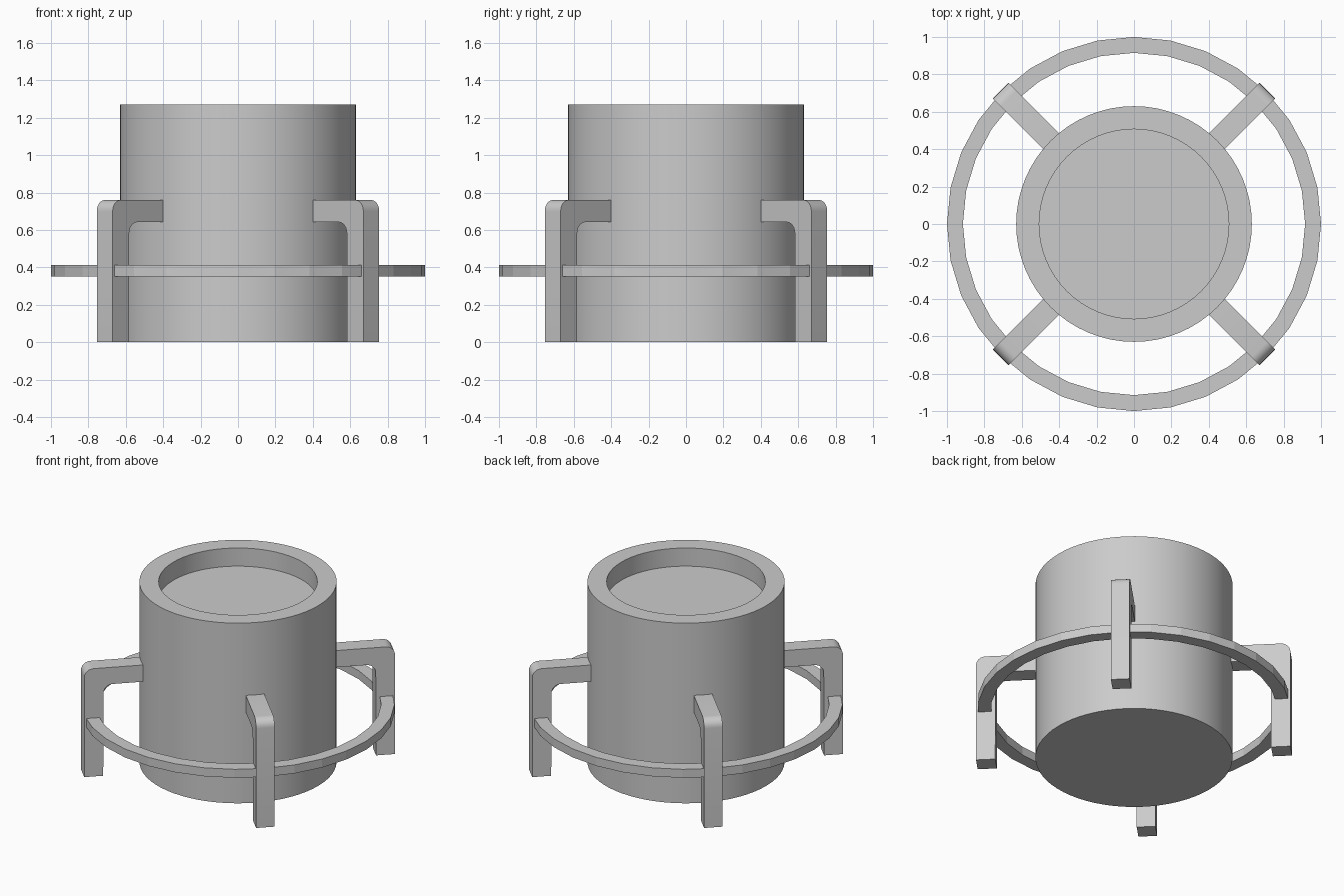
import bpy, bmesh
from math import pi, cos, sin
from mathutils import Matrix

if "Cube" in bpy.data.objects:
    bpy.data.objects.remove(bpy.data.objects["Cube"])


def finish(name, bm, smooth=True):
    bmesh.ops.recalc_face_normals(bm, faces=bm.faces)
    me = bpy.data.meshes.new(name)
    bm.to_mesh(me)
    bm.free()
    ob = bpy.data.objects.new(name, me)
    bpy.context.collection.objects.link(ob)
    if smooth:
        bpy.ops.object.select_all(action='DESELECT')
        ob.select_set(True)
        bpy.context.view_layer.objects.active = ob
        bpy.ops.object.shade_smooth_by_angle(angle=0.5)
    return ob


def lathe(name, profile, sides, closed, smooth=True):
    """Spin (radius, z) points around z; open profiles get end caps."""
    bm = bmesh.new()
    rings = [[bm.verts.new((r * cos(2 * pi * i / sides), r * sin(2 * pi * i / sides), z))
              for i in range(sides)] for r, z in profile]
    pairs = list(zip(rings, rings[1:]))
    if closed:
        pairs.append((rings[-1], rings[0]))
    else:
        bm.faces.new(rings[0])
        bm.faces.new(rings[-1])
    for a, b in pairs:
        for i in range(sides):
            j = (i + 1) % sides
            bm.faces.new((a[i], a[j], b[j], b[i]))
    return finish(name, bm, smooth)


def corner(cx, cz, r, start, end, steps=6):
    """Arc points for a rounded corner."""
    return [(cx + r * cos(start + (end - start) * i / steps),
             cz + r * sin(start + (end - start) * i / steps)) for i in range(steps + 1)]


# Pot with a thick rim and a shallow recess
lathe("pot", [(0.63, 0), (0.63, 1.27), (0.507, 1.27), (0.507, 1.142)], 64, False)

# Flat low-poly hoop tying the legs together
lathe("hoop", [(1.0, 0.352), (1.0, 0.412), (0.915, 0.412), (0.915, 0.352)], 32, True, False)

# Four bent legs on the diagonals, each ending in the pot wall
outline = ([(1.008, 0)] + corner(0.948, 0.70, 0.06, 0, pi / 2) + [(0.61, 0.76), (0.61, 0.642)]
           + corner(0.823, 0.582, 0.06, pi / 2, 0) + [(0.885, 0)])
half_width = 0.06
for k, label in enumerate(("back_right", "back_left", "front_left", "front_right")):
    bm = bmesh.new()
    face = bm.faces.new([bm.verts.new((r, -half_width, z)) for r, z in outline])
    ext = bmesh.ops.extrude_face_region(bm, geom=[face])
    moved = [v for v in ext["geom"] if isinstance(v, bmesh.types.BMVert)]
    bmesh.ops.translate(bm, verts=moved, vec=(0, 2 * half_width, 0))
    bm.transform(Matrix.Rotation(pi / 4 + k * pi / 2, 4, 'Z'))
    finish(label + "_leg", bm)
